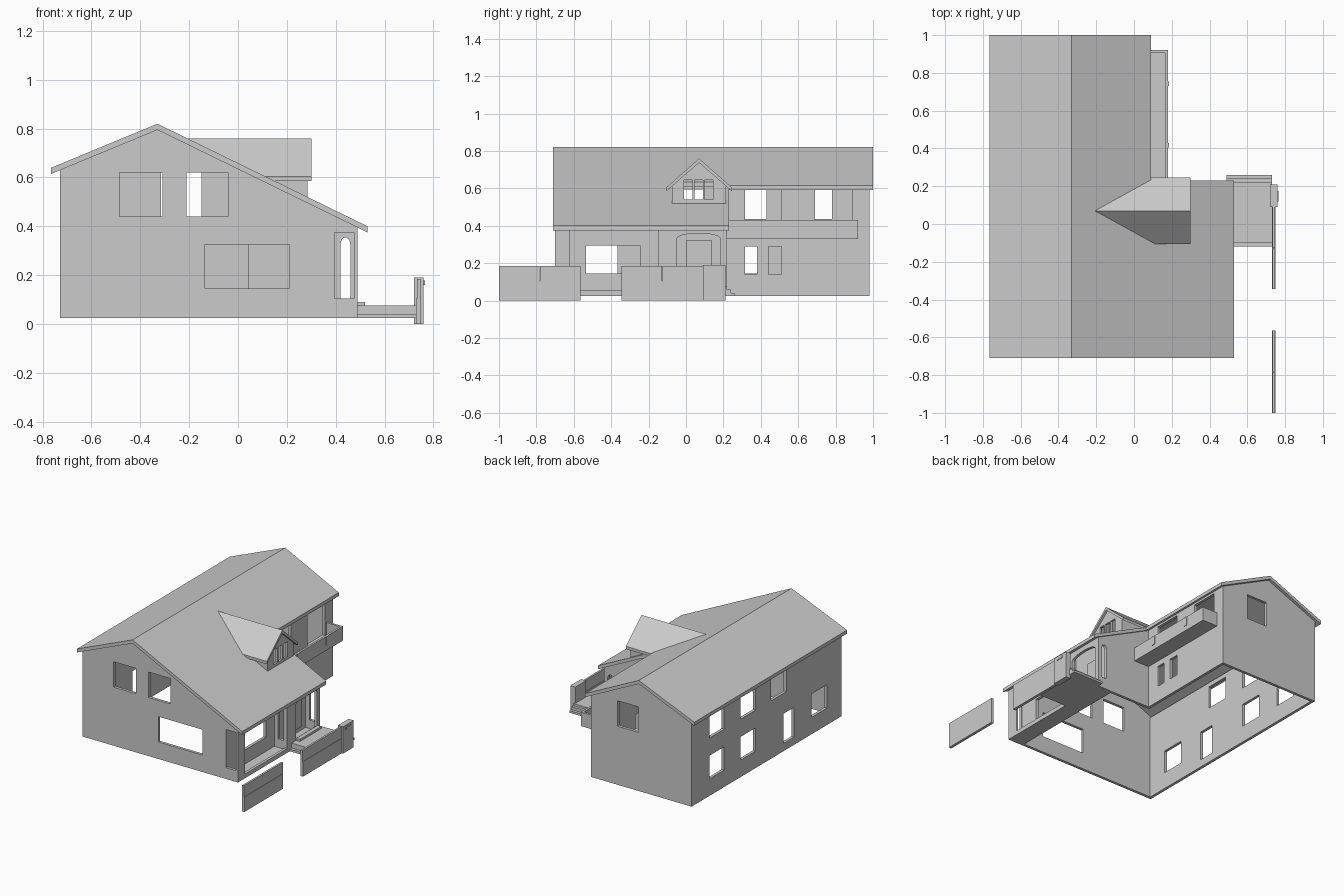
import bpy, bmesh, math
from mathutils import Matrix, Vector

if "Cube" in bpy.data.objects:
    bpy.data.objects.remove(bpy.data.objects["Cube"])

T = 0.02                     # wall thickness
RX, RZ = -0.33, 0.82         # main ridge
SL, SR = 0.414, 0.488        # left and right roof slopes


def roof_z(x, drop=0.0):
    return RZ - drop - (SL * (RX - x) if x < RX else SR * (x - RX))


def mesh_obj(name, bm):
    me = bpy.data.meshes.new(name)
    bmesh.ops.recalc_face_normals(bm, faces=bm.faces)
    bm.to_mesh(me)
    bm.free()
    ob = bpy.data.objects.new(name, me)
    bpy.context.collection.objects.link(ob)
    return ob


def box(name, x0, x1, y0, y1, z0, z1):
    bm = bmesh.new()
    bmesh.ops.create_cube(bm, size=1)
    for v in bm.verts:
        v.co = ((x0 + x1) / 2 + v.co.x * (x1 - x0),
                (y0 + y1) / 2 + v.co.y * (y1 - y0),
                (z0 + z1) / 2 + v.co.z * (z1 - z0))
    return mesh_obj(name, bm)


def panel(name, axis, lo, hi, outline, holes=()):
    """Flat outline with holes, extruded from lo to hi along x or y."""
    cu = bpy.data.curves.new(name, 'CURVE')
    cu.dimensions = '2D'
    cu.fill_mode = 'BOTH'
    cu.extrude = (hi - lo) / 2
    for pts in [outline, *holes]:
        sp = cu.splines.new('POLY')
        sp.points.add(len(pts) - 1)
        for p, (u, v) in zip(sp.points, pts):
            p.co = (u, v, 0, 1)
        sp.use_cyclic_u = True
    tmp = bpy.data.objects.new(name + "_outline", cu)
    bpy.context.collection.objects.link(tmp)
    bpy.context.view_layer.update()
    me = bpy.data.meshes.new_from_object(tmp.evaluated_get(bpy.context.evaluated_depsgraph_get()))
    bpy.data.objects.remove(tmp)
    m = (lo + hi) / 2
    if axis == 'x':
        mat = Matrix(((0, 0, 1, m), (1, 0, 0, 0), (0, 1, 0, 0), (0, 0, 0, 1)))
    else:
        mat = Matrix(((1, 0, 0, 0), (0, 0, -1, m), (0, 1, 0, 0), (0, 0, 0, 1)))
    bm = bmesh.new()
    bm.from_mesh(me)
    bpy.data.meshes.remove(me)
    bmesh.ops.remove_doubles(bm, verts=bm.verts, dist=1e-5)
    bm.transform(mat)
    for f in bm.faces:
        f.smooth = False
    return mesh_obj(name, bm)


def rect(u0, u1, v0, v1):
    return [(u0, v0), (u1, v0), (u1, v1), (u0, v1)]


def arch(u0, u1, v0, spring, top, n=10):
    c, r = (u0 + u1) / 2, (u1 - u0) / 2
    return [(u0, v0), (u1, v0)] + [(c + r * math.cos(math.pi * i / n),
            spring + (top - spring) * math.sin(math.pi * i / n)) for i in range(n + 1)]


def clip_to_roof(ob):
    """Remove whatever lies beneath the main right roof slope."""
    bm = bmesh.new()
    bm.from_mesh(ob.data)
    bmesh.ops.bisect_plane(bm, geom=bm.verts[:] + bm.edges[:] + bm.faces[:],
                           plane_co=Vector((RX, 0, RZ - 0.01)), plane_no=Vector((SR, 0, 1)),
                           clear_inner=True)
    bm.to_mesh(ob.data)
    bm.free()


# Outer walls
panel("front_wall", 'y', -0.70, -0.70 + T,
      [(-0.73, 0.025), (0.49, 0.025), (0.49, roof_z(0.49, 0.024)), (RX, RZ - 0.024), (-0.73, roof_z(-0.73, 0.024))],
      [rect(-0.485, -0.31, 0.44, 0.62), rect(-0.21, -0.04, 0.44, 0.62),
       rect(-0.135, 0.21, 0.145, 0.325), rect(0.395, 0.475, 0.105, 0.375)])
panel("back_wall", 'y', 0.98 - T, 0.98,
      [(-0.73, 0.025), (0.06, 0.025), (0.06, roof_z(0.06, 0.024)), (RX, RZ - 0.024), (-0.73, roof_z(-0.73, 0.024))],
      [rect(-0.315, -0.15, 0.44, 0.62)])
cols = [(0.615, 0.78), (0.265, 0.43), (-0.08, 0.09)]
panel("left_wall", 'x', -0.73, -0.73 + T, rect(-0.68, 0.96, 0.025, 0.627),
      [rect(a, b, 0.435, 0.595) for a, b in cols] +
      [rect(a, b, 0.145, 0.31) for a, b in cols[:2] + [(-0.535, -0.365)]] +
      [rect(-0.165, -0.05, 0.08, 0.29)])
panel("rear_wing_wall", 'x', 0.06 - T, 0.06, rect(0.22, 0.96, 0.025, 0.605),
      [rect(0.315, 0.38, 0.14, 0.29), rect(0.44, 0.51, 0.14, 0.29),
       rect(0.315, 0.51, 0.345, 0.59), rect(0.69, 0.89, 0.345, 0.59)])
panel("porch_wall", 'x', 0.39 - T, 0.39, rect(-0.68, 0.20, 0.025, 0.443),
      [rect(-0.535, -0.245, 0.145, 0.295)])
side_arch = arch(0.42, 0.46, 0.105, 0.325, 0.355)
panel("step_wall", 'y', 0.20, 0.22,
      [(0.04, 0.025), (0.49, 0.025), (0.49, roof_z(0.49, 0.024)), (0.04, roof_z(0.04, 0.024))], [side_arch])

# Entrance with arches
panel("entry_side", 'y', -0.15, -0.13,
      [(0.39, 0.025), (0.49, 0.025), (0.49, roof_z(0.49, 0.024)), (0.39, roof_z(0.39, 0.024))], [side_arch])
panel("entry_front", 'x', 0.47, 0.49, rect(-0.13, 0.20, 0.025, 0.395),
      [arch(-0.05, 0.185, 0.075, 0.33, 0.36)])
box("door", 0.385, 0.40, 0.0, 0.14, 0.075, 0.32)

# Porch
box("porch_floor", 0.39, 0.49, -0.68, 0.20, 0.025, 0.045)
box("porch_kerb", 0.47, 0.49, -0.62, -0.15, 0.045, 0.055)
box("porch_column", 0.475, 0.49, -0.68, -0.62, 0.025, 0.395)
box("porch_beam", 0.47, 0.49, -0.62, -0.15, 0.378, 0.398)

# Main roof, lower front part and shorter rear part
def roof(name, x1, y0, y1):
    xs = (-0.765, RX, x1)
    return panel(name, 'y', y0, y1, [(x, roof_z(x)) for x in xs] + [(x, roof_z(x, 0.025)) for x in reversed(xs)])

front_roof = roof("front_roof", 0.53, -0.71, 0.23)
roof("rear_roof", 0.09, 0.23, 1.0)
cutter = box("dormer_cutter", 0.05, 0.262, -0.06, 0.20, 0.3, 0.9)
cutter.hide_render = True
cutter.display_type = 'WIRE'
mod = front_roof.modifiers.new("dormer_opening", 'BOOLEAN')
mod.object = cutter
mod.solver = 'EXACT'
bpy.context.view_layer.update()
cut = bpy.data.meshes.new_from_object(front_roof.evaluated_get(bpy.context.evaluated_depsgraph_get()))
front_roof.modifiers.clear()
front_roof.data = cut
bpy.data.objects.remove(cutter)

# Dormer
DY = 0.07
dormer = panel("dormer_roof", 'x', -0.24, 0.30,
               [(DY - 0.175, 0.605), (DY, 0.76), (DY + 0.175, 0.605),
                (DY + 0.175, 0.585), (DY, 0.737), (DY - 0.175, 0.585)])
clip_to_roof(dormer)
panel("dormer_front", 'x', 0.27, 0.285,
      [(-0.075, 0.505), (0.215, 0.505), (0.215, 0.613), (DY, 0.74), (-0.075, 0.613)],
      [rect(a, a + 0.045, 0.54, 0.645) for a in (-0.01, 0.045, 0.1)])
for side, y in (("left", -0.075), ("right", 0.20)):
    clip_to_roof(box("dormer_side_" + side, 0.02, 0.27, y, y + 0.015, 0.45, 0.613))

# Balcony
box("balcony_floor", 0.06, 0.18, 0.22, 0.92, 0.33, 0.345)
box("balcony_front", 0.165, 0.18, 0.22, 0.92, 0.345, 0.43)
box("balcony_end", 0.06, 0.165, 0.905, 0.92, 0.345, 0.43)
for i, y in enumerate((0.405, 0.73)):
    box(f"balcony_tab_{i}", 0.18, 0.184, y, y + 0.025, 0.365, 0.43)

# Entrance steps
box("step_low", 0.49, 0.73, -0.12, 0.26, 0.025, 0.04)
box("step_mid", 0.49, 0.73, -0.10, 0.24, 0.04, 0.06)
box("step_top", 0.49, 0.73, -0.10, 0.22, 0.06, 0.075)
box("door_step", 0.49, 0.52, -0.05, 0.19, 0.075, 0.09)

# Garden fence and gate post
for i, y in enumerate((-1.0, -0.345)):
    box(f"fence_base_{i}", 0.73, 0.75, y, y + 0.435, 0, 0.105)
    for j in range(2):
        a = y + j * 0.2185
        box(f"fence_board_{i}_{j}", 0.733, 0.747, a, a + 0.2165, 0.105, 0.185)
box("gate_post", 0.72, 0.76, 0.09, 0.21, 0, 0.19)
box("letter_slot", 0.76, 0.765, 0.12, 0.175, 0.16, 0.178)
